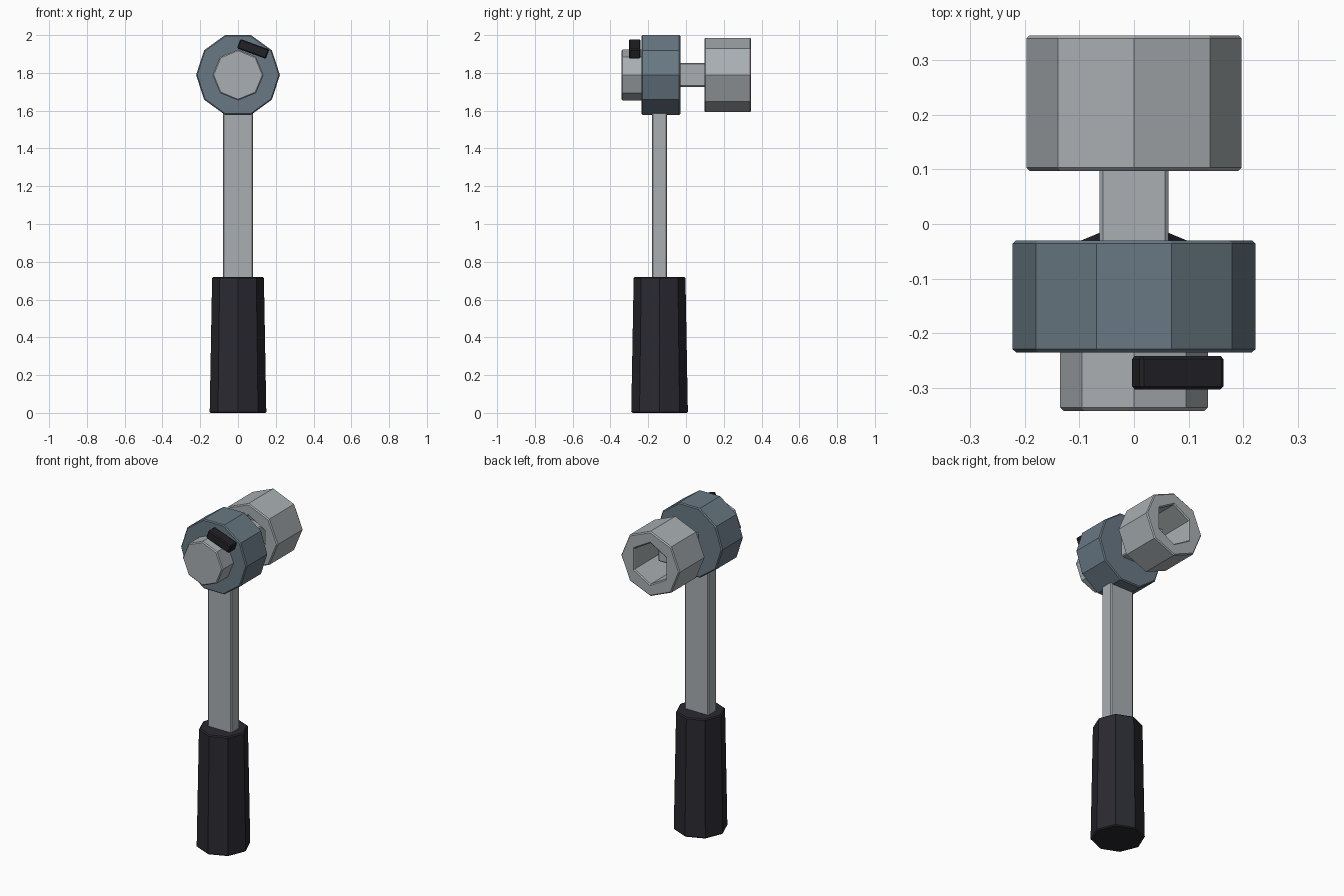
import bpy, bmesh, math
from mathutils import Matrix

cube = bpy.data.objects.get("Cube")
if cube:
    bpy.data.objects.remove(cube)


def material(name, rgb):
    m = bpy.data.materials.new(name)
    m.use_nodes = True
    m.diffuse_color = (*rgb, 1)
    m.node_tree.nodes["Principled BSDF"].inputs["Base Color"].default_value = (*rgb, 1)
    return m


STEEL = material("light steel", (0.40, 0.43, 0.45))
BLUE = material("blue grey steel", (0.14, 0.19, 0.23))
GRIP = material("dark rubber", (0.022, 0.022, 0.03))
BLACK = material("black plastic", (0.016, 0.016, 0.02))

HEAD_Z = 1.789     # height of the drive axis
HANDLE_Y = -0.14   # depth of the handle axis


def finish(name, bm, mat, bevel=0.006):
    mesh = bpy.data.meshes.new(name)
    bm.to_mesh(mesh)
    bm.free()
    mesh.materials.append(mat)
    obj = bpy.data.objects.new(name, mesh)
    bpy.context.collection.objects.link(obj)
    if bevel:
        mod = obj.modifiers.new("edge bevel", "BEVEL")
        mod.width = bevel
        mod.segments = 1
        mod.limit_method = "ANGLE"
        mod.angle_limit = math.radians(60)
    return obj


def prism(name, sides, r1, r2, length, place, mat, bevel=0.006):
    bm = bmesh.new()
    bmesh.ops.create_cone(bm, cap_ends=True, segments=sides, radius1=r1,
                          radius2=r2, depth=length, matrix=place)
    return finish(name, bm, mat, bevel)


def along_y(y1, y2, turn):
    # Lays a prism along y on the drive axis
    return (Matrix.Translation((0, (y1 + y2) / 2, HEAD_Z))
            @ Matrix.Rotation(math.pi / 2, 4, "X")
            @ Matrix.Rotation(math.radians(turn), 4, "Z"))


def box(name, size, place, mat, bevel=0.006):
    bm = bmesh.new()
    bmesh.ops.create_cube(bm, size=1, matrix=place @ Matrix.Diagonal((*size, 1)))
    return finish(name, bm, mat, bevel)


# Tapered grip and flat shaft
prism("grip", 8, 0.15, 0.137, 0.72, Matrix.Translation((0, HANDLE_Y, 0.36)), GRIP)
box("shaft", (0.16, 0.08, 1.0), Matrix.Translation((0, HANDLE_Y, 1.15)), STEEL)

# Ratchet head with its front dial
prism("ratchet_head", 10, 0.222, 0.222, 0.205, along_y(-0.235, -0.03, 90), BLUE)
prism("front_dial", 8, 0.135, 0.135, 0.122, along_y(-0.342, -0.22, 0), STEEL)

# Direction lever on the dial
box("direction_lever", (0.163, 0.062, 0.053),
    Matrix.Translation((0.08, -0.272, 1.927)) @ Matrix.Rotation(math.radians(20), 4, "Y"),
    BLACK)

# Square drive that enters the socket
box("square_drive", (0.126, 0.24, 0.126), Matrix.Translation((0, 0.06, HEAD_Z)), STEEL)

# Socket: octagonal body with a hexagonal bore
socket = prism("socket", 8, 0.197, 0.197, 0.248, along_y(0.097, 0.345, 0), STEEL, 0)
cutter = prism("socket_bore_cutter", 6, 0.125, 0.125, 0.4, along_y(0.02, 0.42, 0), STEEL, 0)
cutter.hide_render = True
cutter.hide_viewport = True
cut = socket.modifiers.new("bore", "BOOLEAN")
cut.operation = "DIFFERENCE"
cut.solver = "EXACT"
cut.object = cutter
edge = socket.modifiers.new("edge bevel", "BEVEL")
edge.width = 0.006
edge.segments = 1
edge.limit_method = "ANGLE"
edge.angle_limit = math.radians(70)
